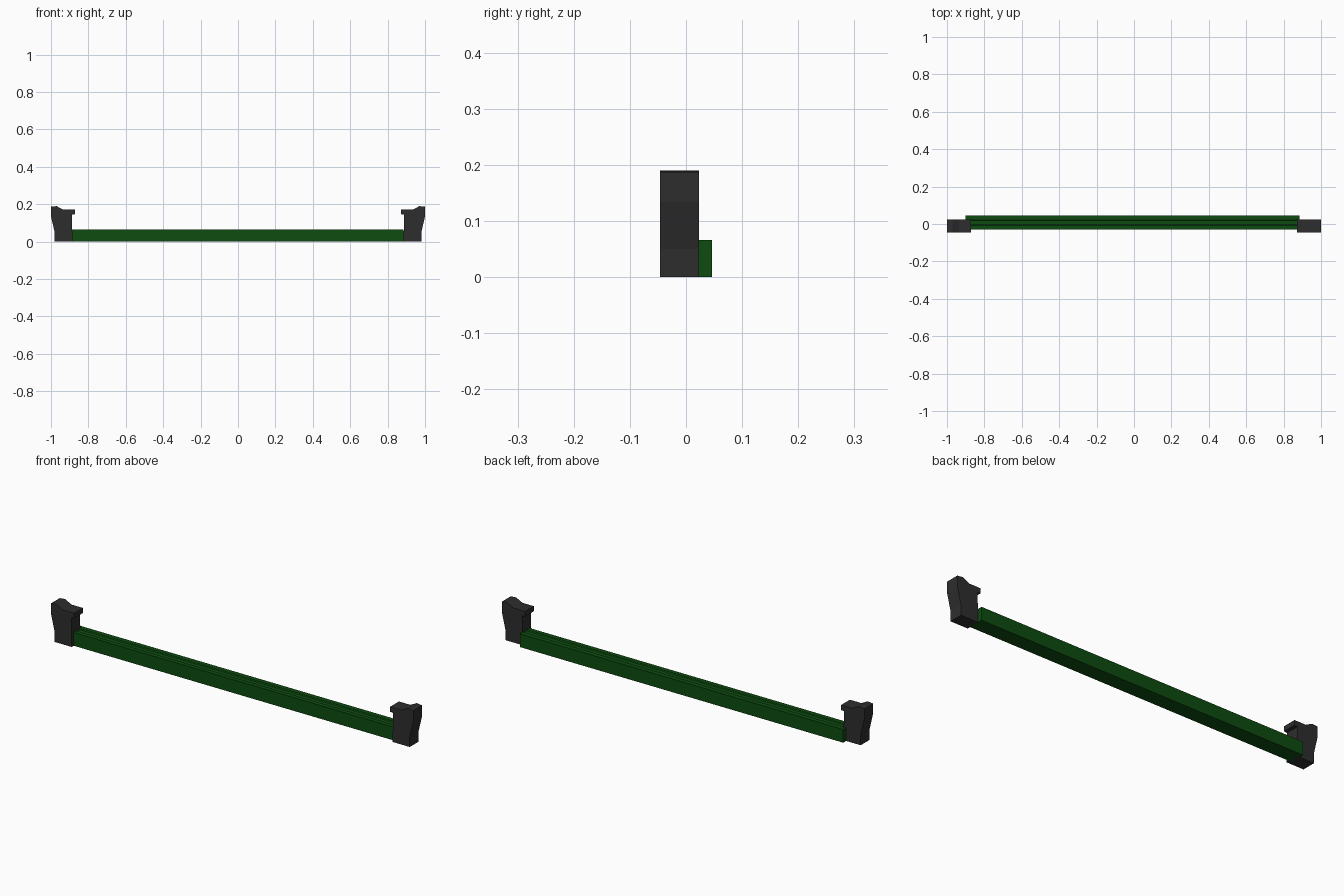
import bpy
import bmesh

cube = bpy.data.objects.get("Cube")
if cube:
    bpy.data.objects.remove(cube, do_unlink=True)


def material(name, rgb):
    mat = bpy.data.materials.new(name)
    mat.use_nodes = True
    mat.diffuse_color = (*rgb, 1)
    mat.node_tree.nodes["Principled BSDF"].inputs["Base Color"].default_value = (*rgb, 1)
    return mat


def extrude_profile(name, points, offset, mat):
    """Fill a closed profile and extrude it into a flat-sided solid."""
    bm = bmesh.new()
    face = bm.faces.new([bm.verts.new(p) for p in points])
    result = bmesh.ops.extrude_face_region(bm, geom=[face], use_keep_orig=True)
    verts = [v for v in result["geom"] if isinstance(v, bmesh.types.BMVert)]
    bmesh.ops.translate(bm, verts=verts, vec=offset)
    bmesh.ops.recalc_face_normals(bm, faces=bm.faces)
    mesh = bpy.data.meshes.new(name)
    bm.to_mesh(mesh)
    bm.free()
    mesh.materials.append(mat)
    obj = bpy.data.objects.new(name, mesh)
    bpy.context.scene.collection.objects.link(obj)
    return obj


charcoal = material("charcoal", (0.027, 0.027, 0.027))
green = material("dark green", (0.004, 0.07, 0.005))

# Hooked end brackets, mirrored left and right
bracket = [(0.885, 0), (0.98, 0), (0.98, 0.05), (1, 0.135), (1, 0.187), (0.97, 0.19),
           (0.935, 0.172), (0.872, 0.172), (0.872, 0.147), (0.888, 0.145)]
for name, side in (("left_bracket", 1), ("right_bracket", -1)):
    extrude_profile(name, [(side * x, -0.046, z) for x, z in bracket], (0, 0.069, 0), charcoal)

# Long rail with a shallow groove along its top
rail = [(-0.03, 0), (0.046, 0), (0.046, 0.066), (0.022, 0.066), (0.018, 0.062),
        (-0.004, 0.062), (-0.008, 0.066), (-0.03, 0.066)]
extrude_profile("rail", [(-0.9, y, z) for y, z in rail], (1.785, 0, 0), green)
